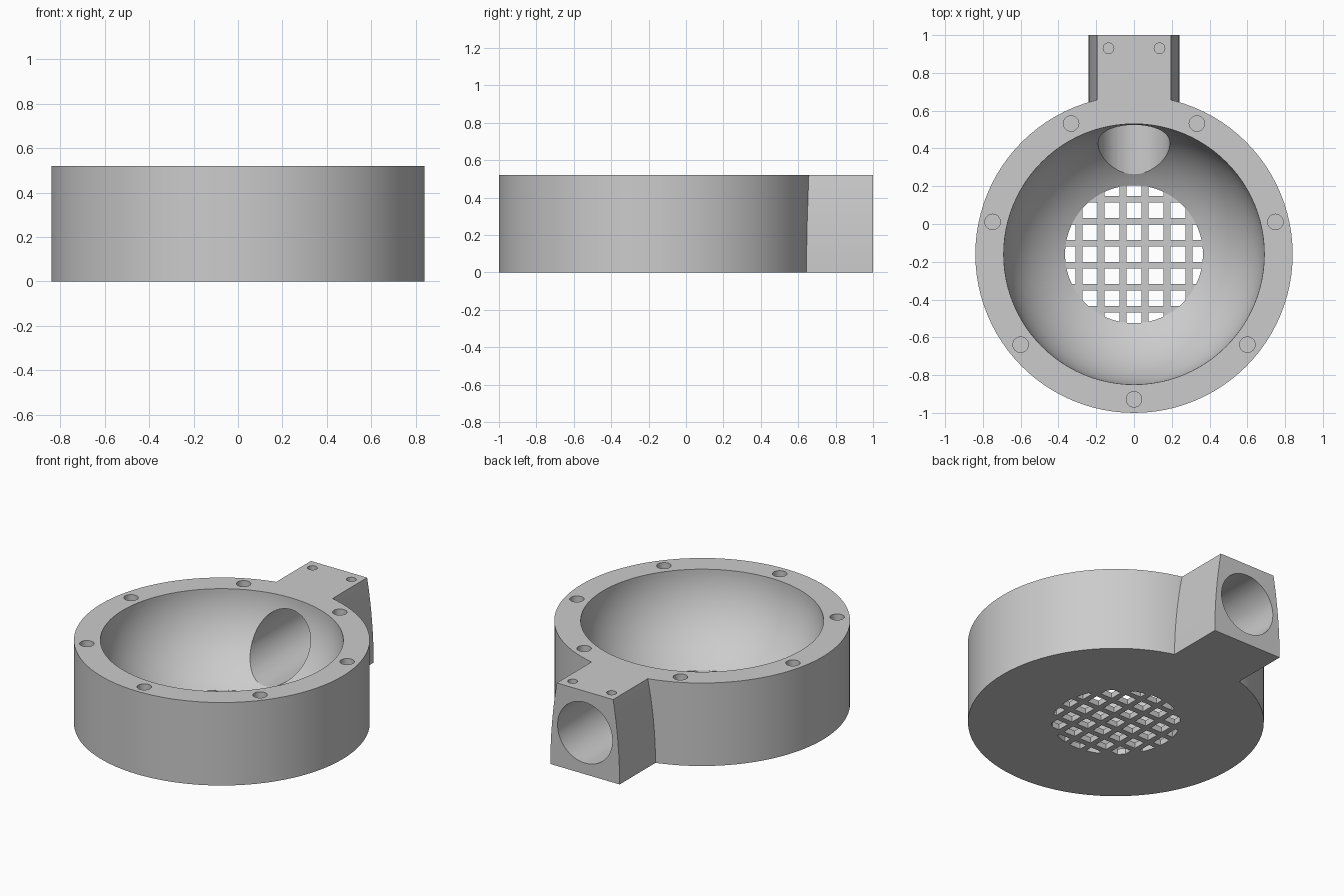
import bpy
import bmesh
import math
from mathutils import Matrix, Vector

cube = bpy.data.objects.get("Cube")
if cube:
    bpy.data.objects.remove(cube, do_unlink=True)

HEIGHT = 0.52
CENTRE_Y = -0.16
GRID_RADIUS = 0.365
GRID_TOP = 0.036
SEGMENTS = 96

grey = bpy.data.materials.new("plain_grey")
grey.use_nodes = True
colour = (0.6, 0.6, 0.6, 1)
grey.diffuse_color = colour
grey.node_tree.nodes["Principled BSDF"].inputs["Base Color"].default_value = colour


def make_object(name, bm):
    bmesh.ops.recalc_face_normals(bm, faces=bm.faces)
    mesh = bpy.data.meshes.new(name)
    bm.to_mesh(mesh)
    bm.free()
    mesh.materials.append(grey)
    obj = bpy.data.objects.new(name, mesh)
    bpy.context.collection.objects.link(obj)
    return obj


def add_cylinder(bm, x, y, bottom, top, radius, segments):
    place = Matrix.Translation((x, y, (bottom + top) / 2))
    bmesh.ops.create_cone(bm, cap_ends=True, segments=segments, radius1=radius,
                          radius2=radius, depth=top - bottom, matrix=place)


def cylinder(name, *args):
    bm = bmesh.new()
    add_cylinder(bm, *args)
    return make_object(name, bm)


def activate(obj):
    bpy.ops.object.select_all(action="DESELECT")
    obj.select_set(True)
    bpy.context.view_layer.objects.active = obj


def combine(target, tool, operation):
    """Apply a boolean and remove its helper."""
    tool.hide_render = True
    mod = target.modifiers.new("combine", "BOOLEAN")
    mod.operation = operation
    mod.solver = "EXACT"
    mod.object = tool
    activate(target)
    bpy.ops.object.modifier_apply(modifier=mod.name)
    bpy.data.objects.remove(tool, do_unlink=True)


# Round housing block
housing = cylinder("housing", 0, CENTRE_Y, 0, HEIGHT, 0.84, SEGMENTS)

# Neck with gently flared sides, extruded backwards
bm = bmesh.new()
steps = 8
side = [(0.24 - 0.045 * (i / steps) ** 2, HEIGHT * i / steps) for i in range(steps + 1)]
outline = side + [(-x, z) for x, z in reversed(side)]
face = bm.faces.new([bm.verts.new((x, 0.55, z)) for x, z in outline])
moved = bmesh.ops.extrude_face_region(bm, geom=[face])["geom"]
bmesh.ops.translate(bm, vec=(0, 0.45, 0),
                    verts=[v for v in moved if isinstance(v, bmesh.types.BMVert)])
combine(housing, make_object("neck", bm), "UNION")

# Bowl cavity: a lathed ellipse ending in a straight floor opening
bm = bmesh.new()
end = math.acos(GRID_RADIUS / 0.69)
profile = [(0, 0.7), (0.69, 0.7)]
for i in range(25):
    a = end * i / 24
    profile.append((0.69 * math.cos(a), HEIGHT - 0.57 * math.sin(a)))
profile += [(GRID_RADIUS, -0.1), (0, -0.1)]
verts = [bm.verts.new((0, CENTRE_Y + r, z)) for r, z in profile]
edges = [bm.edges.new(pair) for pair in zip(verts, verts[1:])]
bmesh.ops.spin(bm, geom=verts + edges, cent=(0, CENTRE_Y, 0), axis=(0, 0, 1),
               angle=math.tau, steps=SEGMENTS)
bmesh.ops.remove_doubles(bm, verts=bm.verts, dist=0.0001)
combine(housing, make_object("bowl_cutter", bm), "DIFFERENCE")

# Bore through the neck into the bowl
bm = bmesh.new()
bmesh.ops.create_cone(bm, cap_ends=True, segments=64, radius1=0.19, radius2=0.19, depth=1.2,
                      matrix=Matrix.Translation((0, 0.6, 0.26))
                      @ Matrix.Rotation(math.pi / 2, 4, "X"))
combine(housing, make_object("bore_cutter", bm), "DIFFERENCE")

# Seven rim screw holes and two smaller neck holes
bm = bmesh.new()
for i in range(7):
    a = -math.pi / 2 + math.tau * i / 7
    add_cylinder(bm, 0.768 * math.cos(a), CENTRE_Y + 0.768 * math.sin(a),
                 HEIGHT - 0.2, HEIGHT + 0.1, 0.041, 32)
for x in (-0.135, 0.135):
    add_cylinder(bm, x, 0.93, HEIGHT - 0.1, HEIGHT + 0.1, 0.028, 32)
combine(housing, make_object("screw_hole_cutter", bm), "DIFFERENCE")

# Floor grid: a disc pierced by square openings
grid = cylinder("floor_grid", 0, CENTRE_Y, 0, GRID_TOP, GRID_RADIUS, SEGMENTS)
bm = bmesh.new()
pitch, opening = 0.1165, 0.08
for i in range(-3, 4):
    for j in range(-3, 4):
        # keep only openings that reach inside the disc
        near = Vector((max(abs(i) * pitch - opening / 2, 0),
                       max(abs(j) * pitch - opening / 2, 0)))
        if near.length < GRID_RADIUS:
            bmesh.ops.create_cube(
                bm, size=1, matrix=Matrix.Translation((i * pitch, CENTRE_Y + j * pitch, 0))
                @ Matrix.Diagonal((opening, opening, 0.3, 1)))
combine(grid, make_object("grid_cutter", bm), "DIFFERENCE")

for part in (housing, grid):
    activate(part)
    bpy.ops.object.shade_smooth_by_angle(angle=math.radians(30))
